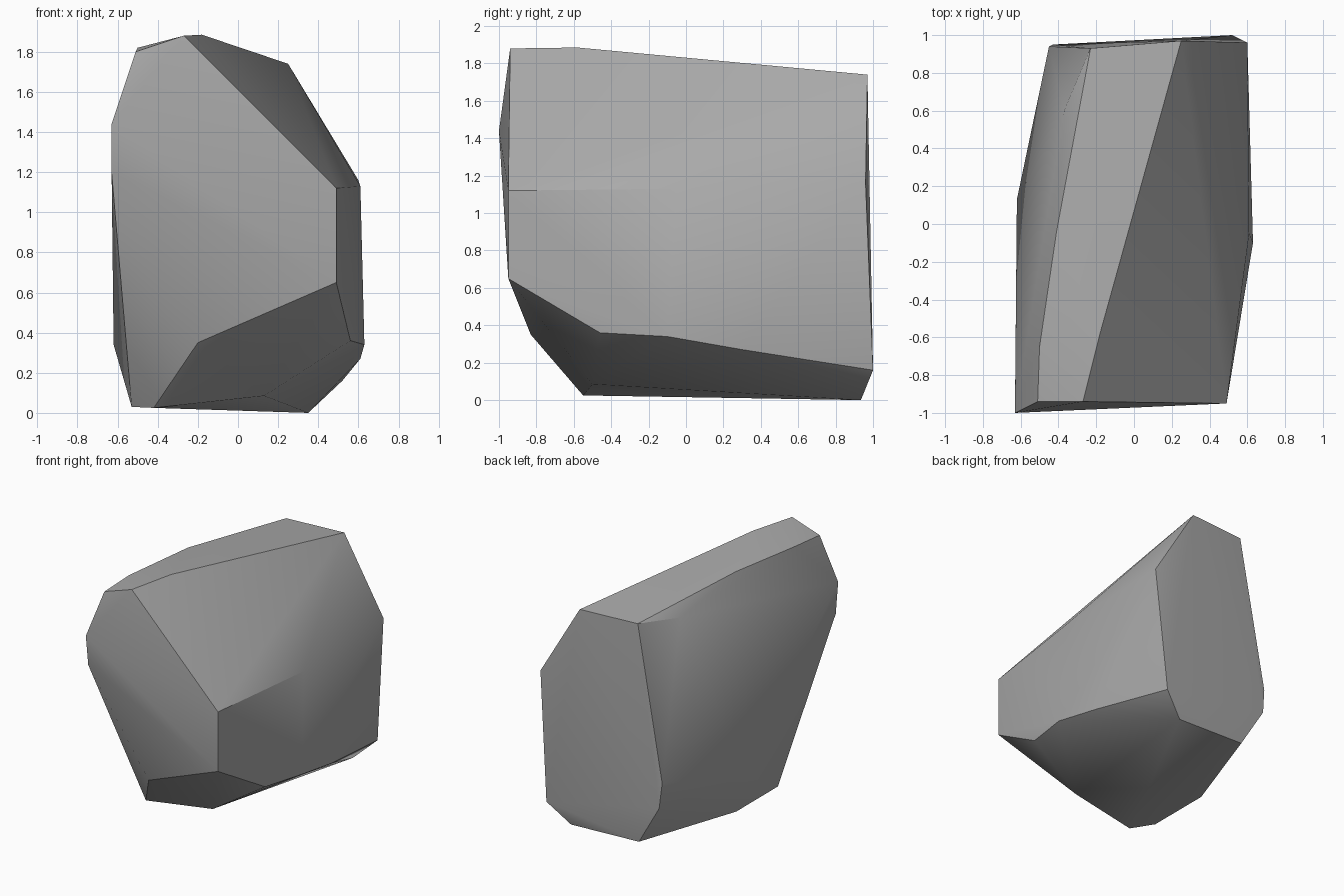
import bpy
import bmesh
import math
from mathutils import Vector

# Remove only the default object
default_object = bpy.data.objects.get("Cube")
if default_object:
    bpy.data.objects.remove(default_object, do_unlink=True)


def make_material(name, colour):
    material = bpy.data.materials.new(name)
    material.use_nodes = True
    material.diffuse_color = colour
    shader = material.node_tree.nodes["Principled BSDF"]
    shader.inputs["Base Color"].default_value = colour
    shader.inputs["Roughness"].default_value = 0.9
    return material


# Corner points of the boulder, grouped by the facet that they outline
upper_slope = [
    (-.27, -.94, 1.88), (-.18, -.58, 1.885), (.25, .97, 1.74), (-.23, .93, 1.74),
    (-.37, .6, 1.7), (-.41, -.04, 1.83), (-.5, -.65, 1.82), (-.51, -.94, 1.8),
]
front_facet = [
    (-.63, -1, 1.44), (-.63, -.97, 1.2), (.49, -.95, 1.12),
    (.49, -.95, .65), (-.2, -.83, .35),
]
right_facet = [
    (.61, -.05, 1.13), (.6, .96, 1.16), (.56, -.46, .36),
    (.63, -.1, .34), (.61, .3, .27),
]
back_facet = [(.52, 1, .16), (-.45, .94, .54), (-.43, .95, .34)]
left_facet = [(-.62, .13, .34)]
underside = [
    (.35, .935, 0), (-.24, .93, .02), (-.53, .13, .03),
    (-.53, -.39, .03), (-.42, -.55, .025), (.13, -.5, .085),
]


def make_boulder(name, points, material):
    bm = bmesh.new()
    for point in points:
        bm.verts.new(Vector(point))
    hull = bmesh.ops.convex_hull(bm, input=bm.verts[:])
    # Drop any points left inside the hull
    loose = [v for v in bm.verts if not v.link_faces]
    bmesh.ops.delete(bm, geom=loose, context="VERTS")
    bmesh.ops.recalc_face_normals(bm, faces=bm.faces[:])
    mesh = bpy.data.meshes.new(name)
    bm.to_mesh(mesh)
    bm.free()
    mesh.materials.append(material)
    boulder = bpy.data.objects.new(name, mesh)
    bpy.context.collection.objects.link(boulder)
    return boulder


stone = make_material("stone_grey", (.4, .4, .4, 1))
boulder = make_boulder(
    "boulder",
    upper_slope + front_facet + right_facet + back_facet + left_facet + underside,
    stone,
)

# Soft shading over shallow creases, crisp facet borders elsewhere
bpy.ops.object.select_all(action="DESELECT")
boulder.select_set(True)
bpy.context.view_layer.objects.active = boulder
bpy.ops.object.shade_smooth_by_angle(angle=math.radians(30))
